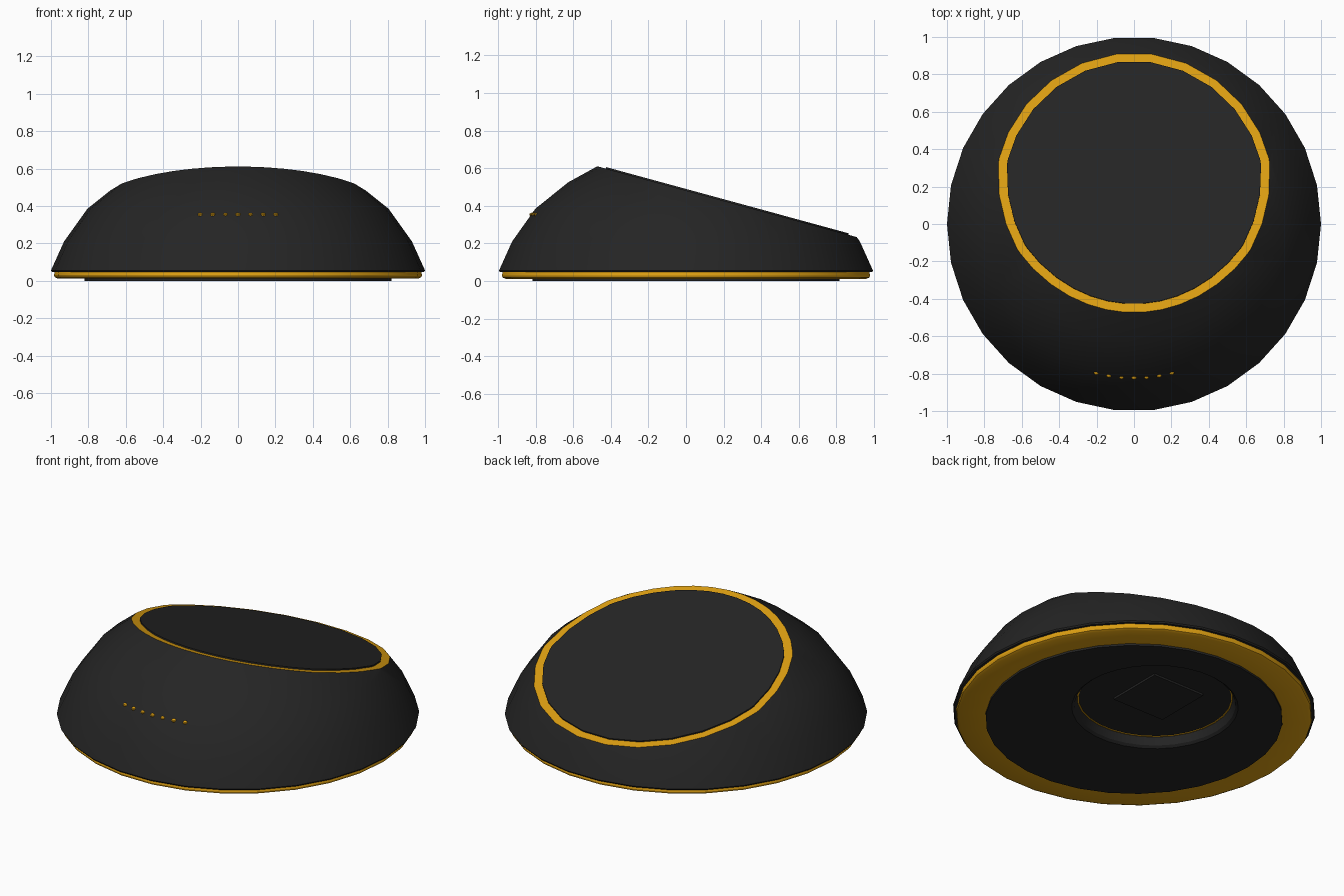
import bpy, bmesh, math
from mathutils import Vector, Matrix

if "Cube" in bpy.data.objects:
    bpy.data.objects.remove(bpy.data.objects["Cube"])

SEG = 30


def material(name, rgb):
    m = bpy.data.materials.new(name)
    m.diffuse_color = (*rgb, 1)
    m.use_nodes = True
    m.node_tree.nodes["Principled BSDF"].inputs["Base Color"].default_value = m.diffuse_color
    return m


BLACK = material("charcoal black", (0.018, 0.018, 0.018))
GOLD = material("amber gold", (0.73, 0.35, 0.006))


def loft(rings, cap_end=False, closed=False):
    """Join circular rings given as (radius, z, centre y)."""
    bm = bmesh.new()
    loops = []
    for r, z, cy in rings:
        loops.append([bm.verts.new((r * math.cos(2 * math.pi * i / SEG),
                                    cy + r * math.sin(2 * math.pi * i / SEG), z))
                      for i in range(SEG)])
    pairs = list(zip(loops, loops[1:]))
    if closed:
        pairs.append((loops[-1], loops[0]))
    for a, b in pairs:
        for i in range(SEG):
            j = (i + 1) % SEG
            bm.faces.new((a[i], a[j], b[j], b[i]))
    if cap_end:
        bm.faces.new(loops[-1])
    return bm


def finish(bm, name, mats, recalc=True):
    if recalc:
        bmesh.ops.recalc_face_normals(bm, faces=bm.faces[:])
    me = bpy.data.meshes.new(name)
    bm.to_mesh(me)
    bm.free()
    for m in mats:
        me.materials.append(m)
    ob = bpy.data.objects.new(name, me)
    bpy.context.collection.objects.link(ob)
    bpy.ops.object.select_all(action='DESELECT')
    ob.select_set(True)
    bpy.context.view_layer.objects.active = ob
    bpy.ops.object.shade_smooth_by_angle(angle=math.radians(30))
    return ob


# Domed body, sliced by a plane that slopes down to the back
bm = loft([(0.80, 0.047, 0), (0.995, 0.047, 0), (1.0, 0.055, 0), (0.93, 0.21, 0),
           (0.805, 0.385, 0), (0.63, 0.525, 0), (0.42, 0.64, 0), (0.2, 0.70, 0)],
          cap_end=True)
bmesh.ops.recalc_face_normals(bm, faces=bm.faces[:])
normal = Vector((0, 0.273, 1)).normalized()
cut = bmesh.ops.bisect_plane(bm, geom=bm.verts[:] + bm.edges[:] + bm.faces[:],
                             plane_co=(0, -0.47, 0.61), plane_no=normal,
                             clear_outer=True)
edges = [e for e in cut["geom_cut"] if isinstance(e, bmesh.types.BMEdge)]
face = bmesh.ops.contextual_create(bm, geom=edges)["faces"][0]
face.normal_update()
if face.normal.dot(normal) < 0:
    face.normal_flip()

# Gold border and slightly raised dark disc on the sloping face
face = bmesh.ops.extrude_discrete_faces(bm, faces=[face])["faces"][0]
ys = [v.co.y for v in face.verts]
zs = [v.co.z for v in face.verts]
centre = Vector((0, (min(ys) + max(ys)) / 2, (min(zs) + max(zs)) / 2))
for v in face.verts:
    v.co -= (v.co - centre).normalized() * 0.047
for e in face.edges:
    for f in e.link_faces:
        f.material_index = 1
face.material_index = 0
face = bmesh.ops.extrude_discrete_faces(bm, faces=[face])["faces"][0]
for e in face.edges:
    for f in e.link_faces:
        f.material_index = 0
for v in face.verts:
    v.co += normal * 0.008
finish(bm, "domed_body", [BLACK, GOLD])

# Gold band around the base
bm = loft([(0.80, 0.047, 0), (0.98, 0.047, 0), (0.984, 0.03, 0),
           (0.98, 0.019, 0), (0.965, 0.012, 0), (0.80, 0.012, 0)], closed=True)
finish(bm, "base_band", [GOLD])

# Dark foot with an off-centre round recess
RY = 0.18
bm = loft([(0.82, 0.04, 0), (0.82, 0.0, 0), (0.46, 0.0, RY), (0.445, 0.012, RY),
           (0.43, 0.06, RY)], cap_end=True)
bm.normal_update()
foot_face = next(f for f in bm.faces if abs(f.normal.z) > 0.99 and len(f.verts) == 4)
if foot_face.normal.z > 0:
    bmesh.ops.reverse_faces(bm, faces=bm.faces[:])
finish(bm, "foot", [BLACK], recalc=False)

# Thin gold line around the recess floor
bm = loft([(0.43, 0.060, RY), (0.43, 0.057, RY), (0.422, 0.057, RY),
           (0.422, 0.060, RY)], closed=True)
finish(bm, "recess_line", [GOLD])

# Square plate on the recess floor
bm = bmesh.new()
bmesh.ops.create_cube(bm, size=1, matrix=Matrix.Translation((0, RY + 0.03, 0.055))
                      @ Matrix.Diagonal((0.35, 0.35, 0.014, 1)))
finish(bm, "recess_plate", [BLACK])

# Row of seven indicator dots on the front
bm = bmesh.new()
for k in range(-3, 4):
    x = k * 0.067
    y = -max(0.0, math.sqrt(0.82 ** 2 - x * x)) + 0.003
    spin = Matrix.Rotation(math.atan2(x, -y), 4, 'Z')
    bmesh.ops.create_uvsphere(bm, u_segments=10, v_segments=6, radius=1,
                              matrix=Matrix.Translation((x, y, 0.353)) @ spin
                              @ Matrix.Diagonal((0.015, 0.016, 0.011, 1)))
finish(bm, "indicator_dots", [GOLD])
